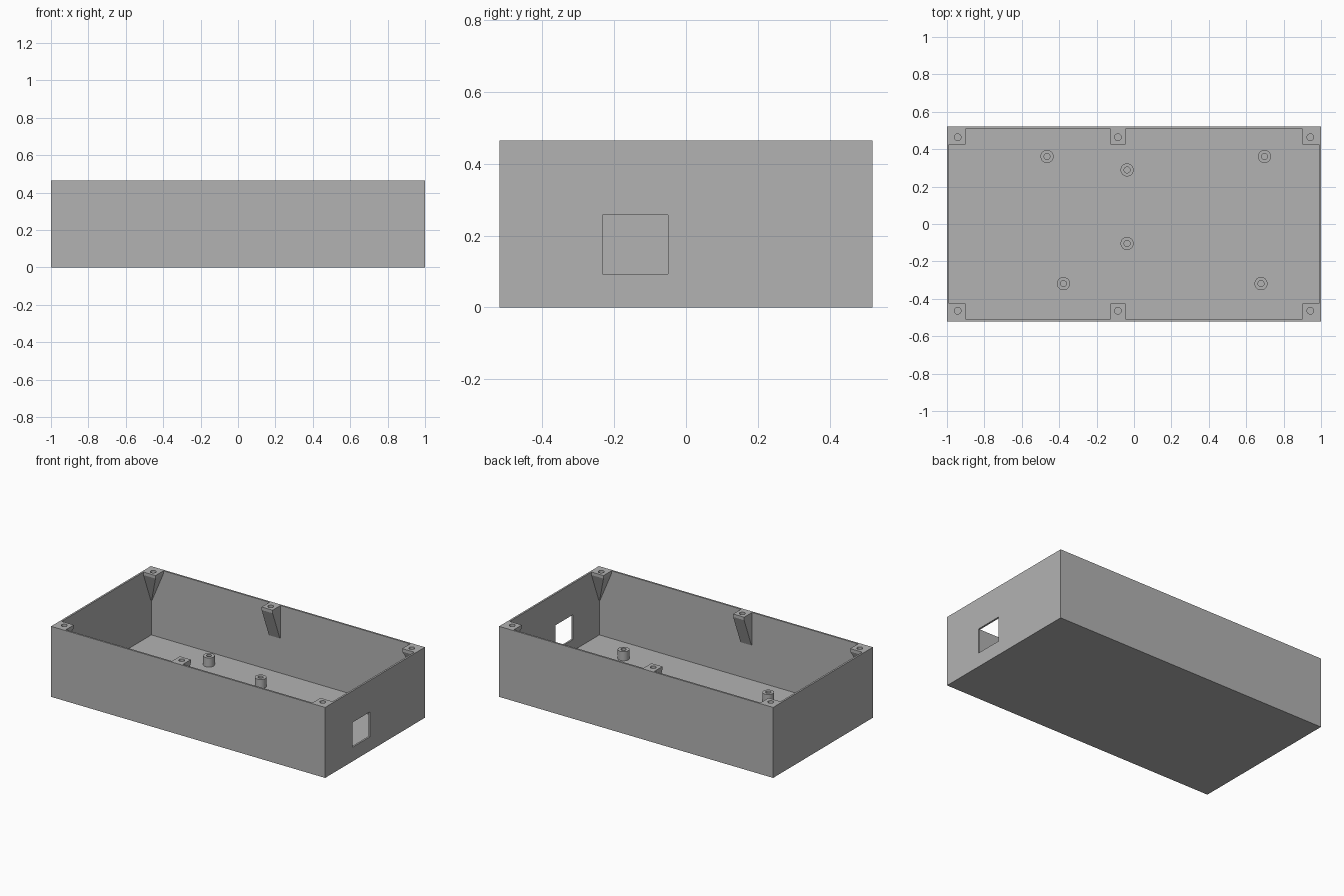
import bpy, bmesh
from mathutils import Vector, Matrix

cube = bpy.data.objects.get("Cube")
if cube:
    bpy.data.objects.remove(cube, do_unlink=True)

LENGTH, WIDTH, HEIGHT = 2.0, 1.04, 0.465
WALL, FLOOR = 0.012, 0.019
INNER_X, INNER_Y = LENGTH / 2 - WALL, WIDTH / 2 - WALL

grey = bpy.data.materials.new("plain grey")
grey.use_nodes = True
grey.diffuse_color = (0.45, 0.45, 0.45, 1)
grey.node_tree.nodes["Principled BSDF"].inputs["Base Color"].default_value = grey.diffuse_color


def finish(name, bm):
    bmesh.ops.recalc_face_normals(bm, faces=bm.faces)
    mesh = bpy.data.meshes.new(name)
    bm.to_mesh(mesh)
    bm.free()
    obj = bpy.data.objects.new(name, mesh)
    bpy.context.collection.objects.link(obj)
    mesh.materials.append(grey)
    return obj


def box(name, low, high):
    low, high = Vector(low), Vector(high)
    bm = bmesh.new()
    bmesh.ops.create_cube(bm, size=1, matrix=Matrix.Translation((low + high) / 2)
                          @ Matrix.Diagonal((high - low).to_4d()))
    return finish(name, bm)


def cylinder(name, x, y, low, high, radius):
    bm = bmesh.new()
    bmesh.ops.create_cone(bm, cap_ends=True, segments=32, radius1=radius, radius2=radius,
                          depth=high - low, matrix=Matrix.Translation((x, y, (low + high) / 2)))
    return finish(name, bm)


def cut(obj, cutter):
    # Apply the cut, then discard the cutter
    cutter.hide_render = True
    bpy.context.view_layer.objects.active = obj
    mod = obj.modifiers.new("cut", 'BOOLEAN')
    mod.operation, mod.solver, mod.object = 'DIFFERENCE', 'EXACT', cutter
    bpy.ops.object.modifier_apply(modifier=mod.name)
    bpy.data.objects.remove(cutter, do_unlink=True)


# Open tray with a square port in its right-hand wall
tray = box("tray", (-LENGTH / 2, -WIDTH / 2, 0), (LENGTH / 2, WIDTH / 2, HEIGHT))
cut(tray, box("cavity_cutter", (-INNER_X, -INNER_Y, FLOOR), (INNER_X, INNER_Y, HEIGHT + 0.2)))
cut(tray, box("port_cutter", (0.9, -0.233, 0.093), (1.1, -0.05, 0.257)))


# Screw brackets: a short lip that tapers down into the wall
def bracket(name, top_x, foot_x, side, hole_x):
    depth, lip, drop = 0.082, 0.02, 0.215
    bm = bmesh.new()
    for z, xs, reach in ((HEIGHT, top_x, depth), (HEIGHT - lip, top_x, depth),
                         (HEIGHT - drop, foot_x, 0.006)):
        for x in xs:
            for inset in (0, reach):
                bm.verts.new((x, side * (INNER_Y - inset), z))
    bmesh.ops.convex_hull(bm, input=bm.verts)
    bmesh.ops.dissolve_limit(bm, angle_limit=0.01, verts=bm.verts, edges=bm.edges)
    obj = finish(name, bm)
    cut(obj, cylinder("screw_cutter", hole_x, side * 0.464, HEIGHT - 0.06, HEIGHT + 0.05, 0.018))


for side, row in ((-1, "front"), (1, "back")):
    bracket(row + "_middle_bracket", (-0.126, -0.046), (-0.126, -0.046), side, -0.086)
    for end, hand in ((-1, "right"), (1, "left")):
        bracket(f"{row}_{hand}_bracket", (end * INNER_X, end * 0.9),
                (end * INNER_X, end * (INNER_X - 0.006)), side, end * 0.943)

# Hollow round standoffs on the floor
standoffs = [(-0.465, 0.361), (0.698, 0.361), (-0.037, 0.289),
             (-0.037, -0.104), (-0.377, -0.319), (0.679, -0.319)]
for i, (x, y) in enumerate(standoffs, 1):
    post = cylinder(f"standoff_{i}", x, y, FLOOR, FLOOR + 0.06, 0.035)
    cut(post, cylinder("bore_cutter", x, y, FLOOR + 0.002, FLOOR + 0.1, 0.016))
    bpy.ops.object.select_all(action='DESELECT')
    post.select_set(True)
    bpy.context.view_layer.objects.active = post
    bpy.ops.object.shade_smooth_by_angle()
